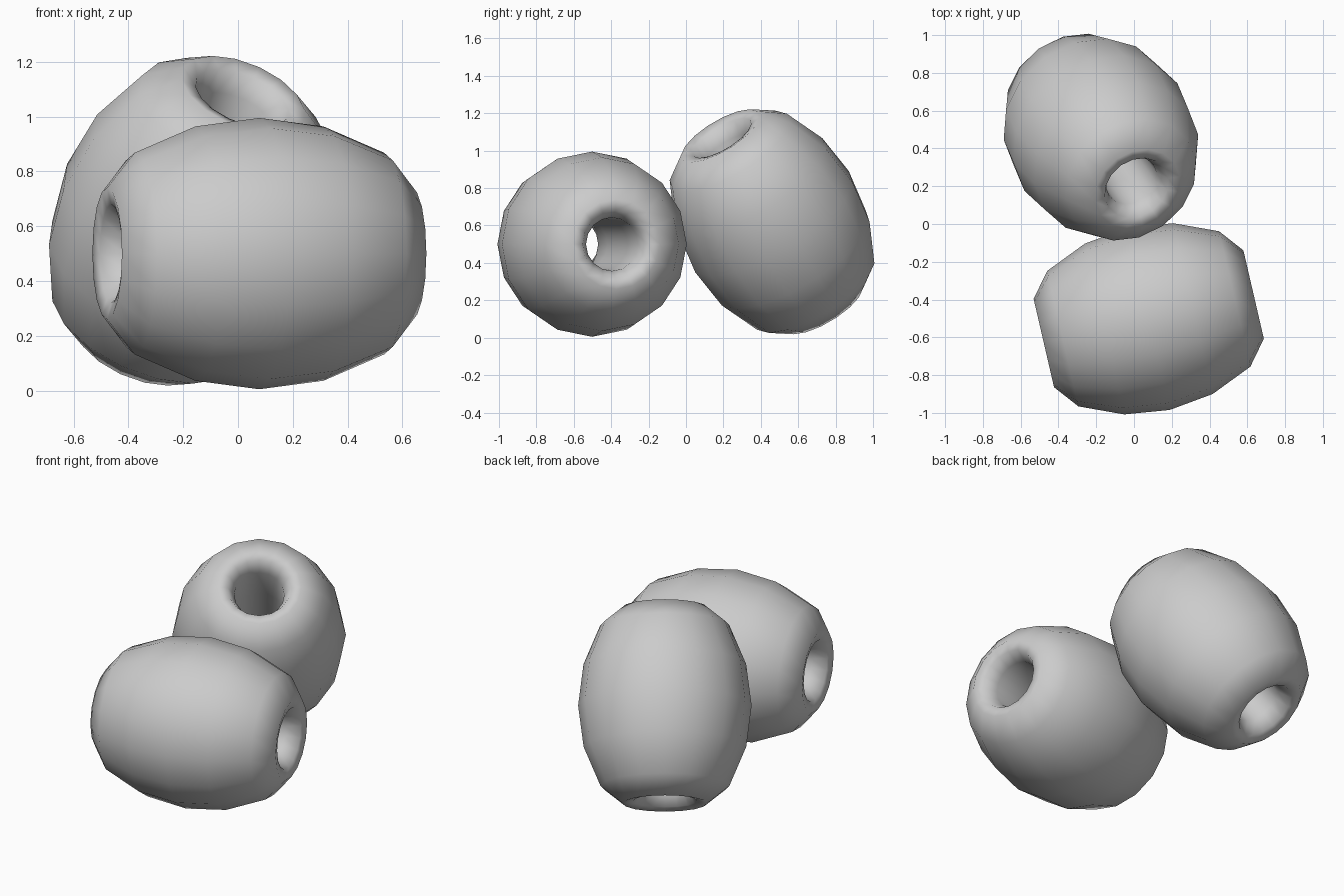
import bpy, bmesh
from math import sin, cos, pi
from mathutils import Vector

if "Cube" in bpy.data.objects:
    bpy.data.objects.remove(bpy.data.objects["Cube"])

SIDES = 16
# half profile (distance along axis, radius), middle of the outside to middle of the bore
HALF = [(0, .495), (.24, .464), (.467, .368), (.57, .24), (.555, .18), (.475, .143), (.24, .14), (0, .14)]
# closed loop: mirror the half profile to the other end
PROFILE = HALF + [(-t, r) for t, r in reversed(HALF[1:-1])]


def bead(name, centre, axis):
    """Barrel bead with a bore, lathed around its axis."""
    bm = bmesh.new()
    rings = []
    for i in range(SIDES):
        a = 2 * pi * i / SIDES
        rings.append([bm.verts.new((r * cos(a), r * sin(a), t)) for t, r in PROFILE])
    n = len(PROFILE)
    for i in range(SIDES):
        p, q = rings[i], rings[(i + 1) % SIDES]
        for j in range(n):
            k = (j + 1) % n
            bm.faces.new((p[j], q[j], q[k], p[k]))
    bmesh.ops.recalc_face_normals(bm, faces=bm.faces)
    for f in bm.faces:
        f.smooth = True
    me = bpy.data.meshes.new(name)
    bm.to_mesh(me)
    bm.free()
    ob = bpy.data.objects.new(name, me)
    bpy.context.collection.objects.link(ob)
    ob.location = centre
    ob.rotation_euler = Vector(axis).to_track_quat('Z', 'Y').to_euler()
    return ob


# bead lying on its side at the front
bead("front_bead", (.078, -.502, .5), (.974, .225, 0))
# bead tipped up behind it
bead("rear_bead", (-.175, .46, .62), (.341, -.485, .808))
